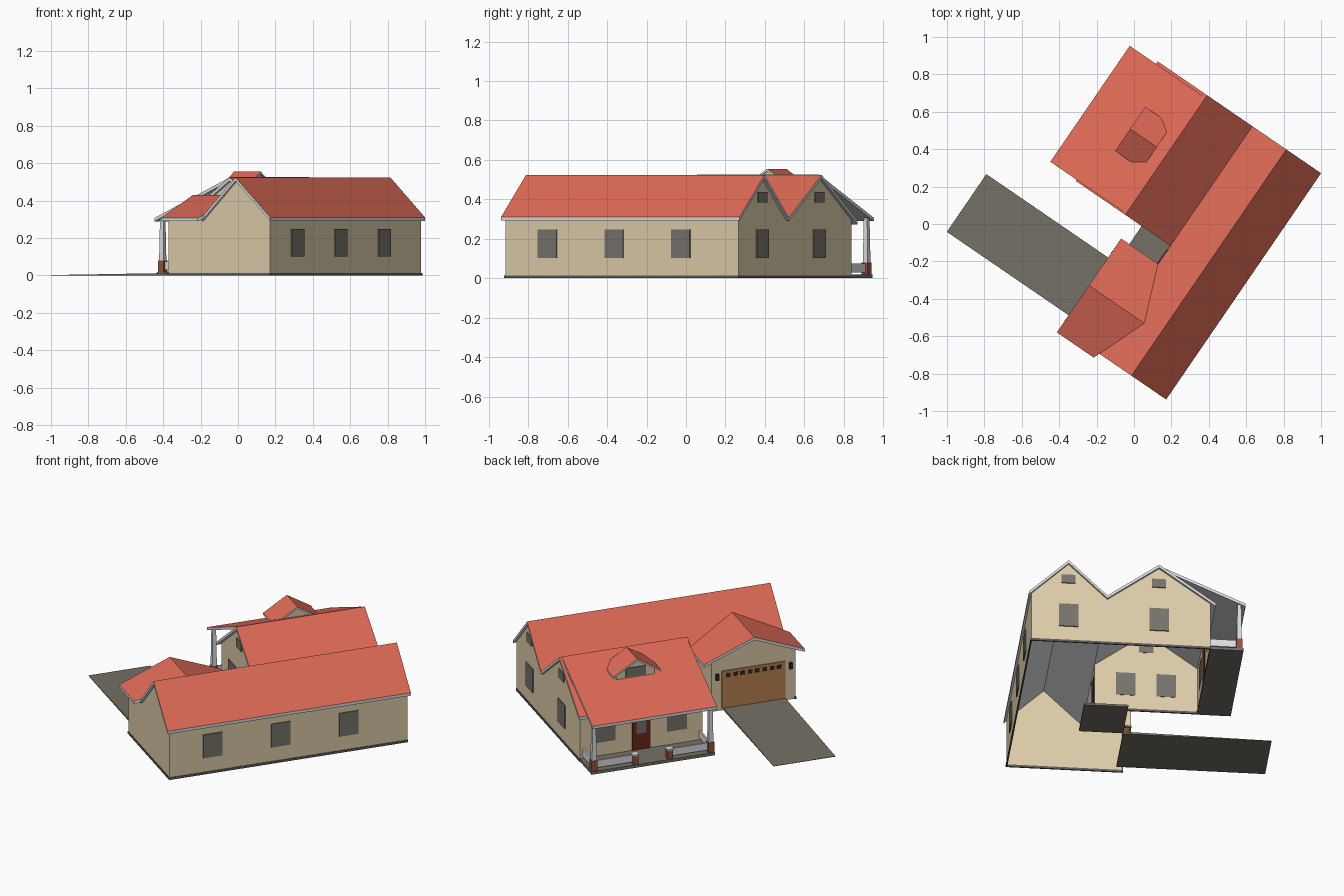
import bpy, bmesh, math
from mathutils import Matrix, Vector

if "Cube" in bpy.data.objects:
    bpy.data.objects.remove(bpy.data.objects["Cube"])

# The house is laid out on its own axes: a along the main ridge, b toward the porch
ROT = Matrix.Rotation(math.radians(55.6), 4, 'Z')


def mat(name, r, g, b):
    m = bpy.data.materials.new(name)
    lin = [((c / 255 + 0.055) / 1.055) ** 2.4 for c in (r, g, b)]
    m.diffuse_color = (*lin, 1)
    m.use_nodes = True
    m.node_tree.nodes["Principled BSDF"].inputs["Base Color"].default_value = m.diffuse_color
    return m


RED = mat("roof red", 222, 106, 86)
CREAM = mat("wall cream", 222, 205, 170)
WHITE = mat("trim white", 222, 222, 226)
GLASS = mat("window grey", 118, 116, 108)
PAVE = mat("paving grey", 118, 113, 102)
BASE = mat("foundation grey", 92, 92, 92)
BRICK = mat("brick", 150, 82, 68)
WOOD = mat("garage wood", 188, 130, 80)
DOOR = mat("door dark red", 110, 38, 28)
BLACK = mat("lamp black", 45, 42, 40)


def make(name, verts, faces, mats):
    me = bpy.data.meshes.new(name)
    me.from_pydata([ROT @ Vector(v) for v in verts], [], faces)
    ob = bpy.data.objects.new(name, me)
    bpy.context.collection.objects.link(ob)
    for m in mats:
        me.materials.append(m)
    return ob


def box(name, a0, a1, b0, b1, z0, z1, m, taper=1.0):
    ca, cb = (a0 + a1) / 2, (b0 + b1) / 2
    vs = [(a, b, z0) for a, b in ((a0, b0), (a1, b0), (a1, b1), (a0, b1))]
    vs += [(ca + (a - ca) * taper, cb + (b - cb) * taper, z1) for a, b, _ in vs]
    fs = [(3, 2, 1, 0), (4, 5, 6, 7)] + [(i, (i + 1) % 4, (i + 1) % 4 + 4, i + 4) for i in range(4)]
    return make(name, vs, fs, [m])


def wall(name, pts):
    return make(name, pts, [range(len(pts))], [CREAM])


def roof(name, pts, t=0.018):
    """Sloped slab: red on top, white edges and underside."""
    n = len(pts)
    vs = list(pts) + [(a, b, z - t) for a, b, z in pts]
    fs = [range(n), range(2 * n - 1, n - 1, -1)]
    fs += [(i, i + n, (i + 1) % n + n, (i + 1) % n) for i in range(n)]
    ob = make(name, vs, fs, [RED, WHITE])
    bm = bmesh.new()
    bm.from_mesh(ob.data)
    bmesh.ops.recalc_face_normals(bm, faces=bm.faces)
    for f in bm.faces:
        f.material_index = 0 if f.normal.z > 0.3 else 1
    bm.to_mesh(ob.data)
    bm.free()
    return ob


def slope(name, a0, a1, b0, z0, b1, z1):
    roof(name, [(a0, b0, z0), (a1, b0, z0), (a1, b1, z1), (a0, b1, z1)])


def plate_a(name, a, out, b, w, z0, z1, m):
    """Thin plate on a wall of constant a."""
    lo, hi = sorted((a - out * 0.002, a + out * 0.006))
    box(name, lo, hi, b - w / 2, b + w / 2, z0, z1, m)


def plate_b(name, b, out, a, w, z0, z1, m, t=0.006):
    """Thin plate on a wall of constant b."""
    lo, hi = sorted((b - out * 0.002, b + out * t))
    box(name, a - w / 2, a + w / 2, lo, hi, z0, z1, m)


A0, A1 = -0.66, 0.773          # main block ends
B0, BV, BF = -0.658, -0.227, 0.357   # back wall, valley, porch wall
R1, R2, RZ = -0.447, 0.066, 0.524    # ridges
WA, GA = 0.035, -0.155         # wing side wall, garage inner side wall
ZT = RZ - 0.012

# Walls, open underneath like a shell
wall("back_wall", [(A0, B0, 0), (A1, B0, 0), (A1, B0, 0.305), (A0, B0, 0.305)])
wall("twin_gable_wall", [(A1, B0, 0), (A1, BF, 0), (A1, BF, 0.3), (A1, R2, ZT),
                         (A1, BV, 0.293), (A1, R1, ZT), (A1, B0, 0.308)])
wall("south_gable_wall", [(A0, B0, 0), (A0, B0, 0.308), (A0, R1, ZT), (A0, -0.235, 0.31),
                          (A0, -0.003, 0.31), (A0, -0.003, 0)])
wall("porch_wall", [(WA, BF, 0), (WA, BF, 0.3), (A1, BF, 0.3), (A1, BF, 0)])
wall("wing_side_wall", [(WA, BV, 0), (WA, BV, 0.293), (WA, R2, ZT), (WA, BF, 0.3), (WA, BF, 0)])
wall("entry_wall", [(GA, BV, 0), (GA, BV, 0.3), (WA, BV, 0.3), (WA, BV, 0)])
wall("garage_side_wall", [(GA, BV, 0), (GA, -0.003, 0), (GA, -0.003, 0.31), (GA, BV, 0.31)])
wall("garage_front_wall", [(A0, -0.003, 0), (A0, -0.003, 0.31), (-0.407, -0.003, 0.418),
                           (GA, -0.003, 0.31), (GA, -0.003, 0)])

# Foundation band
e = 0.004
for i, (a0, a1, b0, b1) in enumerate((
        (A0, A1, B0, B0), (A1, A1, B0, BF), (A0, A0, B0, -0.003), (WA, A1, BF, BF),
        (WA, WA, BV, BF), (GA, WA, BV, BV), (GA, GA, BV, -0.003))):
    box(f"foundation_{i}", a0 - e, a1 + e, b0 - e, b1 + e, 0, 0.014, BASE)

# Main, wing and porch roofs
slope("main_roof_back", -0.677, 0.789, R1, RZ, -0.672, 0.31)
slope("main_roof_inner", -0.677, 0.789, R1, RZ, BV, 0.308)
slope("wing_roof_inner", 0.014, 0.789, R2, RZ, BV, 0.308)
slope("wing_roof_front", 0.014, 0.789, R2, RZ, 0.386, 0.291)
slope("porch_roof", 0.022, 0.773, R2, RZ + 0.002, 0.557, 0.307)

# Garage roof, cut where it meets the main roof
for side, name in ((-1, "garage_roof_outer"), (1, "garage_roof_inner")):
    e0 = -0.407 + side * 0.304
    roof(name, [(-0.407, 0.013, 0.43), (-0.407, -0.345, 0.43), (e0, -0.226, 0.308), (e0, 0.013, 0.308)])

# Dormer
DA = 0.408
for side, name in ((-1, "dormer_roof_a"), (1, "dormer_roof_b")):
    e0 = DA + side * 0.143
    roof(name, [(DA, 0.132, 0.555), (DA, 0.304, 0.555), (e0, 0.304, 0.467), (e0, 0.132, 0.467)], 0.012)
for b, n in ((0.275, "dormer_front"), (0.14, "dormer_back")):
    wall(n, [(DA - 0.115, b, 0.42), (DA - 0.115, b, 0.474), (DA, b, 0.545),
             (DA + 0.115, b, 0.474), (DA + 0.115, b, 0.42)])
for s in (-1, 1):
    a = DA + s * 0.115
    wall(f"dormer_side_{s}", [(a, 0.14, 0.42), (a, 0.275, 0.42), (a, 0.275, 0.474), (a, 0.14, 0.474)])
plate_b("dormer_window", 0.275, 1, DA, 0.12, 0.44, 0.495, GLASS)

# Windows
for i, a in enumerate((-0.40, 0.01, 0.42)):
    plate_b(f"back_window_{i}", B0, -1, a, 0.115, 0.102, 0.247, GLASS)
for i, b in enumerate((R1, R2)):
    plate_a(f"gable_window_{i}", A1, 1, b, 0.11, 0.102, 0.247, GLASS)
    plate_a(f"attic_window_{i}", A1, 1, b, 0.08, 0.383, 0.437, GLASS)
for i, b in enumerate((-0.05, 0.18)):
    plate_a(f"wing_window_{i}", WA, -1, b, 0.11, 0.102, 0.247, GLASS)
plate_a("wing_attic_window", WA, -1, R2, 0.08, 0.383, 0.437, GLASS)
for i, a in enumerate((0.62, 0.19)):
    plate_b(f"porch_window_{i}", BF, 1, a, 0.12, 0.102, 0.247, GLASS)

# Doors
plate_b("front_door", BF, 1, 0.405, 0.11, 0.02, 0.25, DOOR)
plate_b("front_door_glass", BF, 1, 0.405, 0.06, 0.12, 0.23, GLASS, 0.009)
plate_b("entry_door", BV, 1, -0.06, 0.1, 0.015, 0.24, DOOR)
plate_b("garage_door", -0.003, 1, -0.407, 0.385, 0.014, 0.245, WOOD)
for i in range(8):
    plate_b(f"garage_door_window_{i}", -0.003, 1, -0.407 + (i - 3.5) * 0.044, 0.026, 0.205, 0.228, BLACK, 0.009)
for i, a in enumerate((-0.187, -0.63)):
    box(f"garage_lamp_{i}", a - 0.009, a + 0.009, -0.003, 0.014, 0.195, 0.232, BLACK)

# Porch floor, columns, piers and railings
box("porch_floor", 0.03, 0.773, BF, 0.545, 0, 0.018, PAVE)
PB = 0.522
for i, a in enumerate((0.05, 0.753)):
    box(f"column_base_{i}", a - 0.018, a + 0.018, PB - 0.018, PB + 0.018, 0.015, 0.08, BRICK)
    box(f"column_{i}", a - 0.014, a + 0.014, PB - 0.014, PB + 0.014, 0.08, 0.305, WHITE, 0.75)
    box(f"side_rail_{i}", a - 0.005, a + 0.005, BF, PB, 0.03, 0.075, WHITE)
for i, a in enumerate((0.297, 0.505)):
    box(f"pier_{i}", a - 0.016, a + 0.016, PB - 0.016, PB + 0.016, 0.015, 0.072, BRICK)
    box(f"pier_cap_{i}", a - 0.02, a + 0.02, PB - 0.02, PB + 0.02, 0.072, 0.08, WHITE)
for i, (a0, a1) in enumerate(((0.05, 0.297), (0.505, 0.753))):
    box(f"front_rail_{i}", a0, a1, PB - 0.005, PB + 0.005, 0.03, 0.075, WHITE)

# Driveway ramp and entry slab
make("driveway", [(a, b, z) for a in (-0.6, -0.226) for b, z in ((-0.04, 0), (-0.04, 0.014), (0.802, 0.002), (0.802, 0))],
     [(0, 1, 2, 3), (7, 6, 5, 4), (1, 5, 6, 2), (0, 3, 7, 4), (2, 6, 7, 3), (0, 4, 5, 1)], [PAVE])
box("entry_slab", -0.22, 0.08, -0.29, -0.04, 0, 0.013, PAVE)
